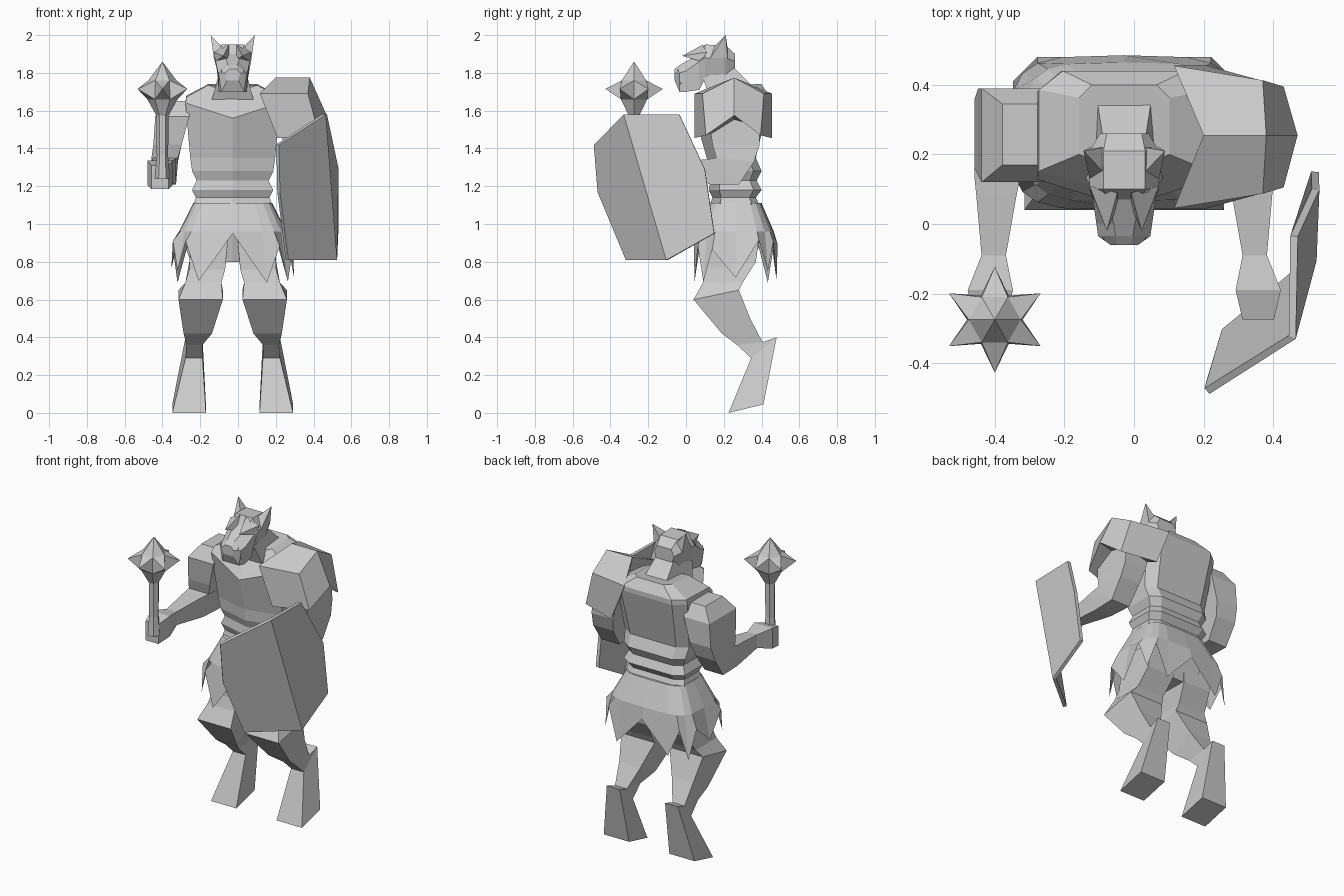
import bpy, bmesh, math, random
from mathutils import Vector

random.seed(4)
cube = bpy.data.objects.get("Cube")
if cube:
    bpy.data.objects.remove(cube, do_unlink=True)

MIDLINE = -0.028  # the body's own centre line

stone = bpy.data.materials.new("plain_grey")
stone.use_nodes = True
stone.diffuse_color = (0.6, 0.6, 0.6, 1)
stone.node_tree.nodes["Principled BSDF"].inputs["Base Color"].default_value = (0.6, 0.6, 0.6, 1)


def finish(name, bm):
    """Turn a bmesh into a flat shaded object."""
    bmesh.ops.recalc_face_normals(bm, faces=bm.faces)
    mesh = bpy.data.meshes.new(name)
    bm.to_mesh(mesh)
    bm.free()
    mesh.materials.append(stone)
    obj = bpy.data.objects.new(name, mesh)
    bpy.context.scene.collection.objects.link(obj)
    return obj


def loft(name, rings, cap_end=True):
    """Skin a sequence of point rings that all have the same count."""
    bm = bmesh.new()
    loops = [[bm.verts.new(point) for point in ring] for ring in rings]
    for low, high in zip(loops, loops[1:]):
        for i in range(len(low)):
            j = (i + 1) % len(low)
            bm.faces.new((low[i], low[j], high[j], high[i]))
    bm.faces.new(loops[0])
    if cap_end:
        bm.faces.new(loops[-1])
    return finish(name, bm)


def limb_ring(side, inner, outer, front, back):
    """Four corners: inner and outer x, front and back as (y, z)."""
    a, b = MIDLINE + side * inner, MIDLINE + side * outer
    return [(a, *front), (b, *front), (b, *back), (a, *back)]


def body_ring(z, half, front, back, lift=0.0):
    """Eight sided body section, with the sides and back raised by lift."""
    depth = back - front
    outline = [(0, 0, 0), (1, 0.2, 0.9), (1, 0.85, 1), (0.72, 1, 1),
               (-0.72, 1, 1), (-1, 0.85, 1), (-1, 0.2, 0.9)]
    return [(MIDLINE + half * u, front + depth * v, z + lift * w) for u, v, w in outline]


# Torso, from the hidden pelvis through the creased belly to a wide chest
loft("torso", [
    body_ring(0.80, 0.16, 0.15, 0.36),
    body_ring(0.95, 0.21, 0.12, 0.40),
    body_ring(1.11, 0.205, 0.13, 0.385),
    body_ring(1.14, 0.195, 0.14, 0.37),
    body_ring(1.18, 0.215, 0.12, 0.40),
    body_ring(1.23, 0.19, 0.13, 0.375),
    body_ring(1.28, 0.215, 0.11, 0.40),
    body_ring(1.35, 0.225, 0.11, 0.37),
    body_ring(1.56, 0.25, 0.05, 0.44, 0.09),
    body_ring(1.60, 0.245, 0.08, 0.44, 0.08),
    body_ring(1.69, 0.13, 0.15, 0.40, 0.05),
])

# Neck reaching forward from the shoulders
loft("neck", [
    [(MIDLINE + u, y, z) for u, y, z in
     [(-0.11, 0.13, 1.66), (0.11, 0.13, 1.66), (0.08, 0.37, 1.71), (-0.08, 0.37, 1.71)]],
    [(MIDLINE + u, y, z) for u, y, z in
     [(-0.08, 0.09, 1.77), (0.08, 0.09, 1.77), (0.06, 0.24, 1.84), (-0.06, 0.24, 1.84)]],
])


# Head: six sided sections from the skull forward to the muzzle
def head_ring(y, top, cheek, jaw, z_top, z_cheek, z_jaw):
    right = [(top, z_top), (cheek, z_cheek), (jaw, z_jaw)]
    left = [(-x, z) for x, z in reversed(right)]
    return [(MIDLINE + x, y, z) for x, z in right + left]


loft("head", [
    head_ring(0.26, 0.05, 0.07, 0.05, 1.90, 1.86, 1.80),
    head_ring(0.21, 0.06, 0.10, 0.07, 1.945, 1.88, 1.78),
    head_ring(0.10, 0.06, 0.10, 0.07, 1.95, 1.88, 1.77),
    head_ring(0.07, 0.05, 0.09, 0.07, 1.90, 1.86, 1.71),
    head_ring(0.00, 0.03, 0.08, 0.075, 1.86, 1.81, 1.70),
    head_ring(-0.035, 0.025, 0.075, 0.06, 1.84, 1.80, 1.70),
    head_ring(-0.06, 0.02, 0.04, 0.03, 1.82, 1.80, 1.76),
])


def spike(name, corners, tip):
    """Pyramid from a base polygon to a tip."""
    bm = bmesh.new()
    base = [bm.verts.new(c) for c in corners]
    apex = bm.verts.new(tip)
    bm.faces.new(base)
    for i, vert in enumerate(base):
        bm.faces.new((vert, base[(i + 1) % len(base)], apex))
    return finish(name, bm)


for side, label in ((1, "left"), (-1, "right")):
    def at(x, y, z):
        return (MIDLINE + side * x, y, z)

    # Pointed ear, heavy brow and tusk
    spike(label + "_ear", [at(0.06, 0.15, 1.94), at(0.10, 0.13, 1.88), at(0.10, 0.22, 1.88),
                           at(0.06, 0.22, 1.93)], at(0.117, 0.21, 2.0))
    spike(label + "_brow", [at(0.02, 0.09, 1.95), at(0.10, 0.11, 1.91), at(0.09, 0.08, 1.86),
                            at(0.02, 0.05, 1.87)], at(0.05, -0.02, 1.89))
    spike(label + "_tusk", [at(0.04, -0.035, 1.74), at(0.07, -0.03, 1.74), at(0.06, 0.0, 1.74)],
          at(0.06, -0.045, 1.82))

    # Leg with bent knee, raised hock and wide hoof
    loft(label + "_leg", [
        limb_ring(side, 0.02, 0.22, (0.12, 0.98), (0.39, 0.95)),
        limb_ring(side, 0.04, 0.23, (0.11, 0.76), (0.37, 0.80)),
        limb_ring(side, 0.06, 0.25, (0.09, 0.69), (0.30, 0.69)),
        limb_ring(side, 0.052, 0.287, (0.04, 0.60), (0.28, 0.65)),
        limb_ring(side, 0.11, 0.26, (0.19, 0.42), (0.34, 0.50)),
        limb_ring(side, 0.16, 0.245, (0.27, 0.36), (0.405, 0.375)),
        limb_ring(side, 0.16, 0.25, (0.345, 0.29), (0.48, 0.40)),
        limb_ring(side, 0.142, 0.32, (0.225, 0.0), (0.41, 0.045)),
    ])

    # Arm hanging to the elbow, then reaching forward to the fist
    loft(label + "_arm", [
        limb_ring(side, 0.22, 0.35, (0.17, 1.65), (0.345, 1.65)),
        limb_ring(side, 0.23, 0.41, (0.12, 1.57), (0.39, 1.57)),
        limb_ring(side, 0.27, 0.42, (0.14, 1.42), (0.39, 1.42)),
        limb_ring(side, 0.29, 0.43, (0.16, 1.35), (0.36, 1.33)),
        limb_ring(side, 0.30, 0.43, (0.13, 1.345), (0.28, 1.21)),
        limb_ring(side, 0.31, 0.425, (0.08, 1.34), (0.13, 1.21)),
        limb_ring(side, 0.34, 0.41, (-0.09, 1.32), (-0.09, 1.235)),
        limb_ring(side, 0.32, 0.45, (-0.19, 1.335), (-0.19, 1.205)),
        limb_ring(side, 0.34, 0.43, (-0.275, 1.31), (-0.275, 1.185)),
    ])


# Folded shoulder plate on the shield arm, narrowing outwards
def plate_end(y, taper):
    profile = [(0.115, 1.69, 0), (0.37, 1.69, 0.7), (0.43, 1.47, 1), (0.21, 1.455, 0)]
    return [(x, y + taper * t, z) for x, z, t in profile]


plate_crest = [(0.20, 0.255, 1.775), (0.38, 0.255, 1.775), (0.47, 0.255, 1.575), (0.25, 0.255, 1.52)]
loft("shoulder_plate", [plate_end(0.045, 0.06), plate_crest, plate_end(0.455, -0.06)])


# Ragged skirt: boxy flared cloth ending in torn points
def skirt_ring(half, front, back, heights):
    count = len(heights)
    ring = []
    for i, z in enumerate(heights):
        angle = 2 * math.pi * i / count - math.pi / 2
        c, s = math.cos(angle), math.sin(angle)
        x = math.copysign(abs(c) ** 0.5, c) * half
        y = math.copysign(abs(s) ** 0.5, s) * (back - front) / 2
        ring.append((MIDLINE + x, (front + back) / 2 + y, z))
    return ring


points = 20
torn = [random.uniform(0.68, 0.77) if i % 2 else random.uniform(0.86, 0.92) for i in range(points)]
torn[0] = 0.95
loft("skirt", [
    skirt_ring(0.21, 0.125, 0.40, [1.11] * points),
    skirt_ring(0.285, 0.065, 0.465, [0.96] * points),
    skirt_ring(0.325, 0.04, 0.485, torn),
], cap_end=False)

# Mace: tapered handle and a head of six spikes around a pointed core
hub = Vector((-0.40, -0.275, 0))


def round_ring(radius, z, turn=0.0):
    return [hub + Vector((radius * math.cos(math.tau * (i + turn) / 6),
                          radius * math.sin(math.tau * (i + turn) / 6), z)) for i in range(6)]


loft("mace_handle", [round_ring(0.04, 1.24), round_ring(0.03, 1.36), round_ring(0.033, 1.60)])
upper, lower = round_ring(0.075, 1.76), round_ring(0.08, 1.66)
loft("mace_core", [round_ring(0.03, 1.57), lower, upper])
spike("mace_point", upper, hub + Vector((0, 0, 1.86)))
for i, tip in enumerate(round_ring(0.152, 1.715, 0.5)):
    j = (i + 1) % 6
    spike("mace_spike", [lower[i], lower[j], upper[j], upper[i]], tip)

# Shield: two panels folded along a slanted ridge
bm = bmesh.new()
ridge_top = bm.verts.new((0.455, -0.325, 1.58))
ridge_end = bm.verts.new((0.515, -0.10, 0.81))
rear = [bm.verts.new(p) for p in ((0.46, -0.035, 1.58), (0.522, 0.10, 1.29), (0.52, 0.15, 0.95))]
fore = [bm.verts.new(p) for p in ((0.26, -0.31, 0.81), (0.215, -0.46, 1.17), (0.21, -0.48, 1.42))]
bm.faces.new([ridge_top, ridge_end] + rear[::-1])
bm.faces.new([ridge_end, ridge_top] + fore[::-1])
shield = finish("shield", bm)
thick = shield.modifiers.new("thickness", "SOLIDIFY")
thick.thickness = 0.022
thick.offset = 0
